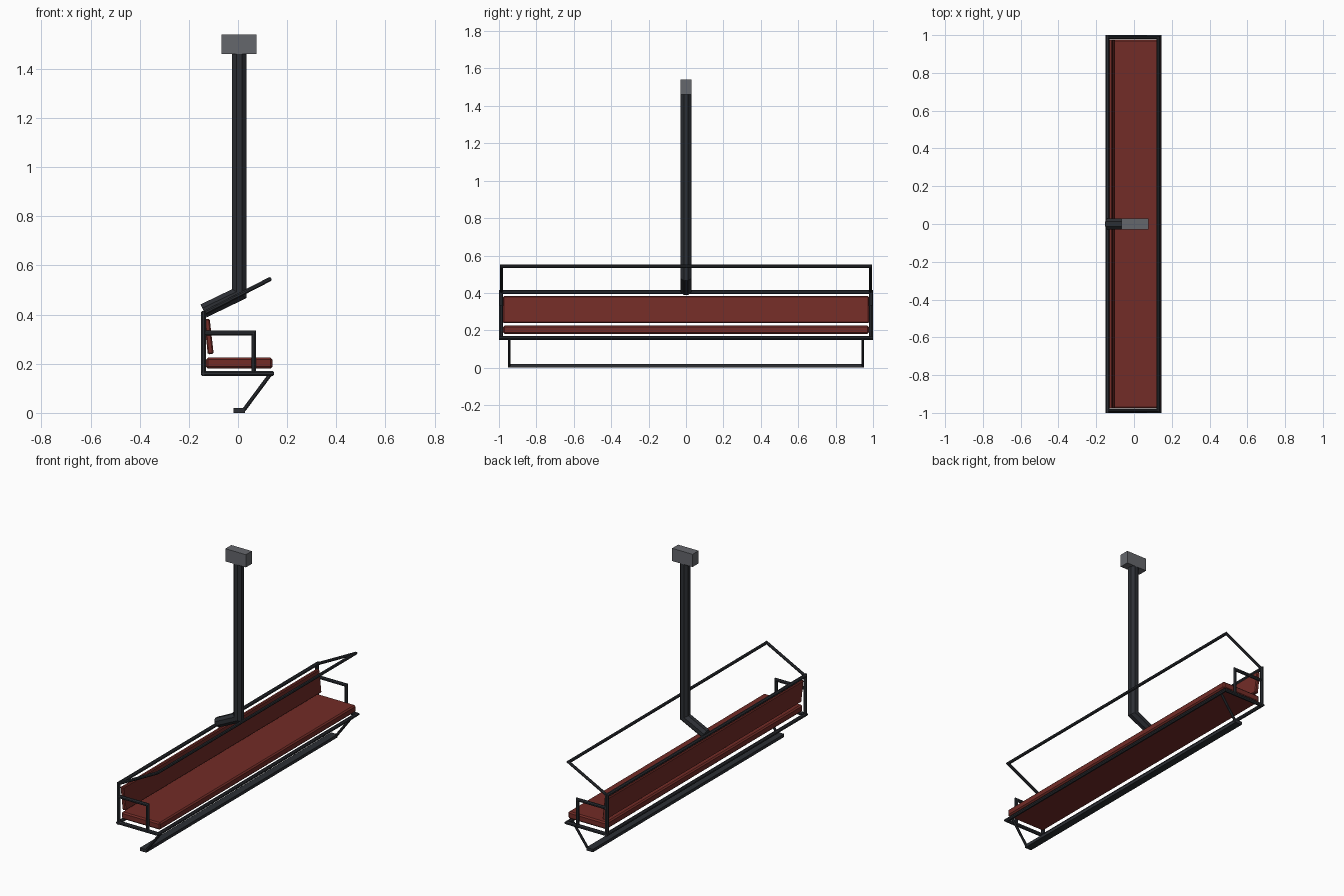
import bpy, bmesh, math
from mathutils import Vector

if "Cube" in bpy.data.objects:
    bpy.data.objects.remove(bpy.data.objects["Cube"])


def material(name, rgb):
    m = bpy.data.materials.new(name)
    m.diffuse_color = (*rgb, 1)
    m.use_nodes = True
    m.node_tree.nodes["Principled BSDF"].inputs["Base Color"].default_value = m.diffuse_color
    return m


STEEL = material("dark_steel", (0.025, 0.028, 0.034))
RED = material("red_padding", (0.17, 0.025, 0.02))
GREY = material("grip_grey", (0.13, 0.135, 0.15))


def finish(name, bm, mat):
    bmesh.ops.recalc_face_normals(bm, faces=bm.faces[:])
    me = bpy.data.meshes.new(name)
    bm.to_mesh(me)
    bm.free()
    me.materials.append(mat)
    ob = bpy.data.objects.new(name, me)
    bpy.context.collection.objects.link(ob)
    return ob


def tube(name, pts, r, closed=False, sides=8, mat=STEEL):
    """Sweep a polygon along a path with mitred corners."""
    pts = [Vector(p) for p in pts]
    n = len(pts)
    segs = [(pts[(i + 1) % n] - pts[i]).normalized() for i in range(n)]
    u = segs[0].orthogonal().normalized()
    v = segs[0].cross(u)
    rad = r / math.cos(math.pi / sides)
    base = []
    for k in range(sides):
        a = 2 * math.pi * (k + 0.5) / sides
        base.append(pts[0] + rad * (u * math.cos(a) + v * math.sin(a)))
    bm = bmesh.new()
    rings = []
    cur = base
    for i in range(n):
        d_in = segs[i - 1] if (i > 0 or closed) else segs[0]
        d_out = segs[i] if (i < n - 1 or closed) else d_in
        nrm = (d_in + d_out).normalized()
        d = segs[max(i - 1, 0)]
        cur = [p + d * ((pts[i] - p).dot(nrm) / d.dot(nrm)) for p in cur]
        rings.append([bm.verts.new(p) for p in cur])
    for i in range(n if closed else n - 1):
        a, b = rings[i], rings[(i + 1) % n]
        for k in range(sides):
            j = (k + 1) % sides
            bm.faces.new((a[k], a[j], b[j], b[k]))
    if not closed:
        bm.faces.new(rings[0])
        bm.faces.new(rings[-1])
    return finish(name, bm, mat)


def prism(name, profile, half, mat, bevel=0):
    """Extrude an (x, z) profile symmetrically along y."""
    bm = bmesh.new()
    f = bm.faces.new([bm.verts.new((x, -half, z)) for x, z in profile])
    ext = bmesh.ops.extrude_face_region(bm, geom=[f])["geom"]
    bmesh.ops.translate(bm, vec=(0, 2 * half, 0),
                        verts=[e for e in ext if isinstance(e, bmesh.types.BMVert)])
    if bevel:
        bmesh.ops.bevel(bm, geom=bm.edges[:], offset=bevel, segments=1,
                        affect='EDGES', profile=0.5)
    return finish(name, bm, mat)


def rect(x0, x1, z0, z1):
    return [(x0, z0), (x1, z0), (x1, z1), (x0, z1)]


# Cable grip and hanger pole with its bent foot
prism("cable_grip", rect(-0.067, 0.076, 1.46, 1.54), 0.03, GREY)
tube("hanger_pole", [(0.005, 0, 1.47), (0.005, 0, 0.485), (-0.14, 0, 0.415)], 0.029)

# Padded seat and leaning backrest
prism("seat", rect(-0.13, 0.14, 0.18, 0.225), 0.978, RED, 0.008)
prism("backrest", [(-0.123, 0.238), (-0.099, 0.24), (-0.115, 0.383), (-0.138, 0.381)],
      0.978, RED, 0.005)

# Seat base frame and back frame
Y, B = 0.989, -0.14
tube("base_frame", [(B, -Y, 0.16), (0.136, -Y, 0.16), (0.136, Y, 0.16), (B, Y, 0.16)],
     0.0105, True)
tube("back_frame", [(B, -Y, 0.16), (B, -Y, 0.405), (B, Y, 0.405), (B, Y, 0.16)],
     0.0105, True)

# Safety bar, swung up
S = 0.987
tube("safety_bar", [(B, -S, 0.405), (0.128, -S, 0.543), (0.128, S, 0.543), (B, S, 0.405)], 0.0085)

# Armrests and footrest hangers on both ends
for side, s in (("left", -1), ("right", 1)):
    tube(side + "_armrest", [(B, s * Y, 0.325), (0.064, s * Y, 0.325), (0.064, s * Y, 0.16)], 0.0095)
    tube(side + "_footrest_hanger", [(0.134, s * 0.945, 0.16), (0.024, s * 0.945, 0.012)], 0.0075)

# Footrest
prism("footrest", rect(-0.018, 0.028, 0.0, 0.019), 0.953, STEEL)
